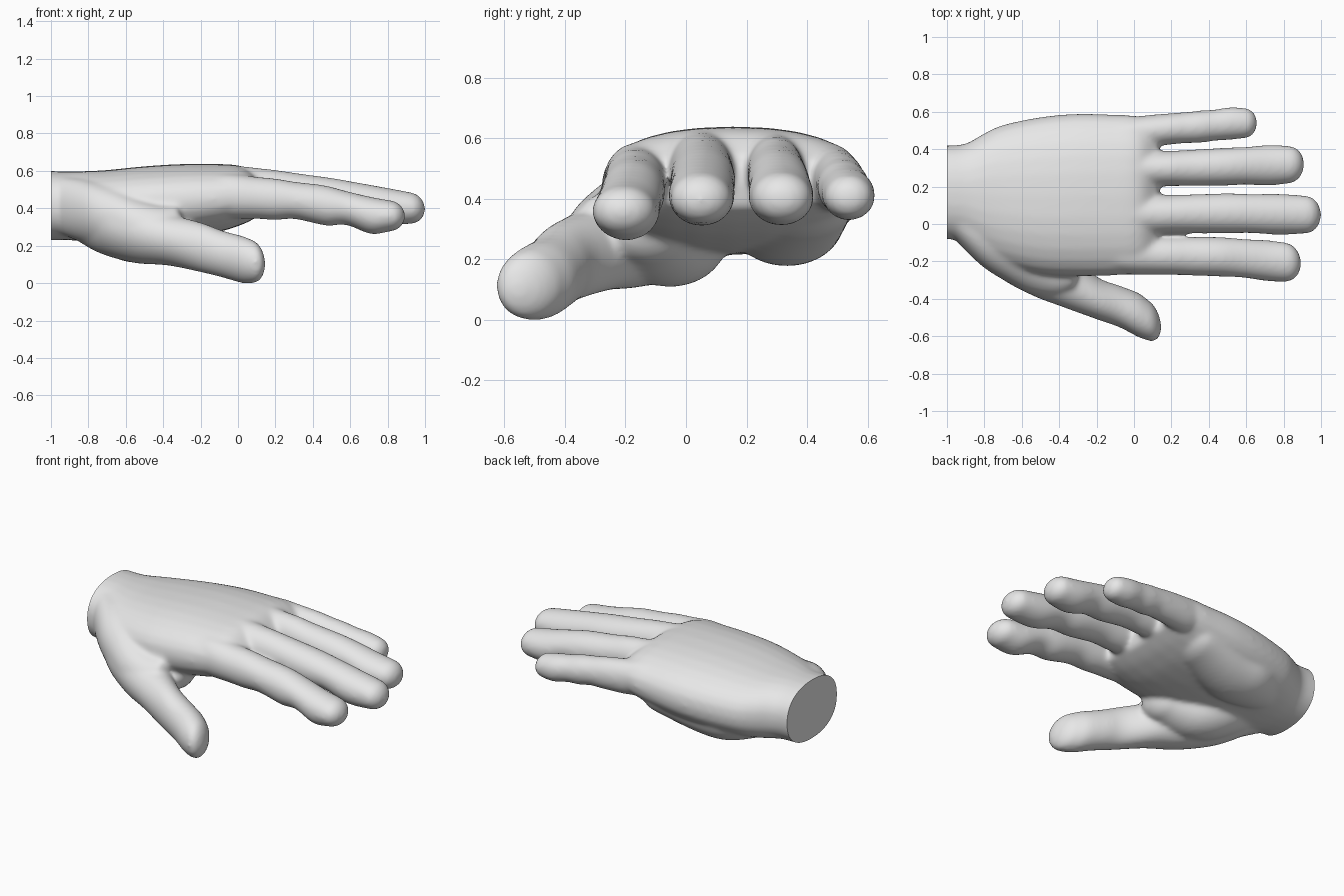
import bpy, bmesh, math
from mathutils import Vector

SIDES = 28
bm = bmesh.new()


def loft(rings, power=2.0, dome=0.8):
    """Closed tube along x. Each ring is (x, y, z, half width, half height)."""
    rings = [list(r) for r in rings]
    # cubic interpolation between the given sections
    dense = []
    for i in range(len(rings) - 1):
        p0, p1 = rings[max(i - 1, 0)], rings[i]
        p2, p3 = rings[i + 1], rings[min(i + 2, len(rings) - 1)]
        for k in range(4):
            t = k / 4
            dense.append([0.5 * (2 * b + (c - a) * t + (2 * a - 5 * b + 4 * c - d) * t * t
                                 + (3 * b - a - 3 * c + d) * t ** 3)
                          for a, b, c, d in zip(p0, p1, p2, p3)])
    dense.append(rings[-1])
    # rounded tip
    a, b = Vector(rings[-2][:3]), Vector(rings[-1][:3])
    step = (b - a).normalized() * rings[-1][3] * dome
    for k in range(1, 6):
        t = min(k / 6 * math.pi / 2 * 1.15, 1.5)
        c = b + step * math.sin(t)
        dense.append([*c, rings[-1][3] * math.cos(t), rings[-1][4] * math.cos(t)])
    loops = []
    for x, y, z, ry, rz in dense:
        loop = []
        for j in range(SIDES):
            u = 2 * math.pi * j / SIDES
            cu, su = math.cos(u), math.sin(u)
            loop.append(bm.verts.new((
                x,
                y + ry * math.copysign(abs(cu) ** (2 / power), cu),
                z + rz * math.copysign(abs(su) ** (2 / power), su))))
        loops.append(loop)
    for l0, l1 in zip(loops, loops[1:]):
        for j in range(SIDES):
            n = (j + 1) % SIDES
            bm.faces.new((l0[j], l0[n], l1[n], l1[j]))
    bm.faces.new(loops[0][::-1])
    bm.faces.new(loops[-1])


# palm and wrist: x, y range, z range
palm = [(-1.10, -.08, .42, .23, .60), (-1.0, -.08, .42, .23, .60), (-.9, -.10, .43, .23, .597),
        (-.8, -.17, .485, .22, .60), (-.7, -.22, .53, .215, .605), (-.5, -.27, .572, .22, .625),
        (-.3, -.28, .59, .24, .637), (-.1, -.275, .585, .275, .637), (.0, -.268, .58, .305, .63),
        (.06, -.258, .565, .33, .605), (.12, -.24, .545, .365, .55)]
loft([(x, (a + b) / 2, (c + d) / 2, (b - a) / 2, (d - c) / 2) for x, a, b, c, d in palm],
     power=2.3, dome=0.04)

# heel of the palm below the little finger
loft([(-.82, .27, .37, .12, .12), (-.6, .33, .335, .18, .15), (-.4, .335, .33, .19, .145),
      (-.15, .38, .37, .17, .11)])

# ball of the thumb, inner side
loft([(-.8, .03, .34, .12, .13), (-.62, -.03, .27, .17, .15), (-.47, -.07, .25, .17, .135),
      (-.32, -.12, .28, .13, .10)])

# slope between the back of the hand and the thumb
loft([(-.98, .06, .42, .12, .15), (-.82, -.05, .385, .17, .17), (-.68, -.13, .34, .18, .175),
      (-.55, -.20, .30, .175, .16), (-.42, -.25, .30, .14, .12), (-.34, -.25, .32, .11, .10)], dome=0.4)

# thumb with the mound at its base
loft([(-.88, .02, .38, .12, .14), (-.74, -.08, .33, .19, .17), (-.55, -.18, .272, .20, .165),
      (-.38, -.285, .235, .16, .14), (-.2, -.395, .192, .115, .134), (-.08, -.44, .155, .112, .126),
      (.02, -.485, .127, .119, .127), (.07, -.512, .117, .11, .118)], dome=0.8)

# index, middle, ring and little finger
loft([(-.25, -.13, .46, .10, .12), (-.05, -.162, .465, .106, .12), (.1, -.167, .456, .105, .113),
      (.2, -.17, .449, .103, .111), (.3, -.172, .443, .103, .1), (.4, -.174, .427, .105, .105),
      (.48, -.177, .413, .106, .107), (.58, -.183, .402, .104, .091), (.71, -.196, .362, .11, .1),
      (.81, -.204, .36, .106, .084)])
loft([(-.25, .05, .51, .09, .12), (-.05, .05, .51, .104, .122), (.1, .05, .497, .107, .12),
      (.2, .052, .49, .104, .116), (.32, .055, .483, .104, .105), (.5, .057, .458, .108, .105),
      (.62, .056, .448, .105, .094), (.77, .052, .413, .11, .102), (.92, .05, .402, .102, .085)])
loft([(-.25, .28, .51, .08, .11), (-.05, .288, .505, .093, .12), (.1, .294, .492, .095, .117),
      (.2, .297, .487, .095, .113), (.3, .3, .48, .097, .102), (.48, .306, .456, .102, .104),
      (.59, .311, .445, .101, .093), (.72, .314, .41, .109, .098), (.83, .317, .404, .101, .085)])
loft([(-.25, .45, .48, .08, .10), (-.05, .478, .475, .086, .107), (.05, .492, .462, .088, .107),
      (.2, .509, .453, .084, .097), (.28, .515, .447, .084, .088), (.36, .521, .435, .087, .09),
      (.43, .528, .427, .084, .082), (.52, .538, .412, .088, .084), (.595, .539, .407, .081, .074)])

bmesh.ops.recalc_face_normals(bm, faces=bm.faces)
mesh = bpy.data.meshes.new("hand")
bm.to_mesh(mesh)
bm.free()
hand = bpy.data.objects.new("hand", mesh)
bpy.context.collection.objects.link(hand)

# fuse the parts into one soft skin
fuse = hand.modifiers.new("fuse", 'REMESH')
fuse.mode = 'VOXEL'
fuse.voxel_size = 0.011
soft = hand.modifiers.new("soften", 'SMOOTH')
soft.factor = 0.5
soft.iterations = 24
skin = bpy.data.meshes.new_from_object(hand.evaluated_get(bpy.context.evaluated_depsgraph_get()))
hand.modifiers.clear()
hand.data = skin

# flat cut through the wrist
bm = bmesh.new()
bm.from_mesh(skin)
cut = bmesh.ops.bisect_plane(bm, geom=bm.verts[:] + bm.edges[:] + bm.faces[:], dist=1e-5,
                             plane_co=(-1, 0, 0), plane_no=(-1, 0, 0), clear_outer=True)
rim = [e for e in cut["geom_cut"] if isinstance(e, bmesh.types.BMEdge)]
bmesh.ops.holes_fill(bm, edges=rim, sides=0)
low = min(v.co.z for v in bm.verts)
bmesh.ops.translate(bm, verts=bm.verts, vec=(0, 0, -low))
bmesh.ops.recalc_face_normals(bm, faces=bm.faces)
bm.to_mesh(skin)
bm.free()

grey = bpy.data.materials.new("light_grey")
grey.diffuse_color = (0.8, 0.8, 0.8, 1)
skin.materials.clear()
skin.materials.append(grey)

bpy.ops.object.select_all(action='DESELECT')
hand.select_set(True)
bpy.context.view_layer.objects.active = hand
bpy.ops.object.shade_smooth_by_angle(angle=math.radians(50))
